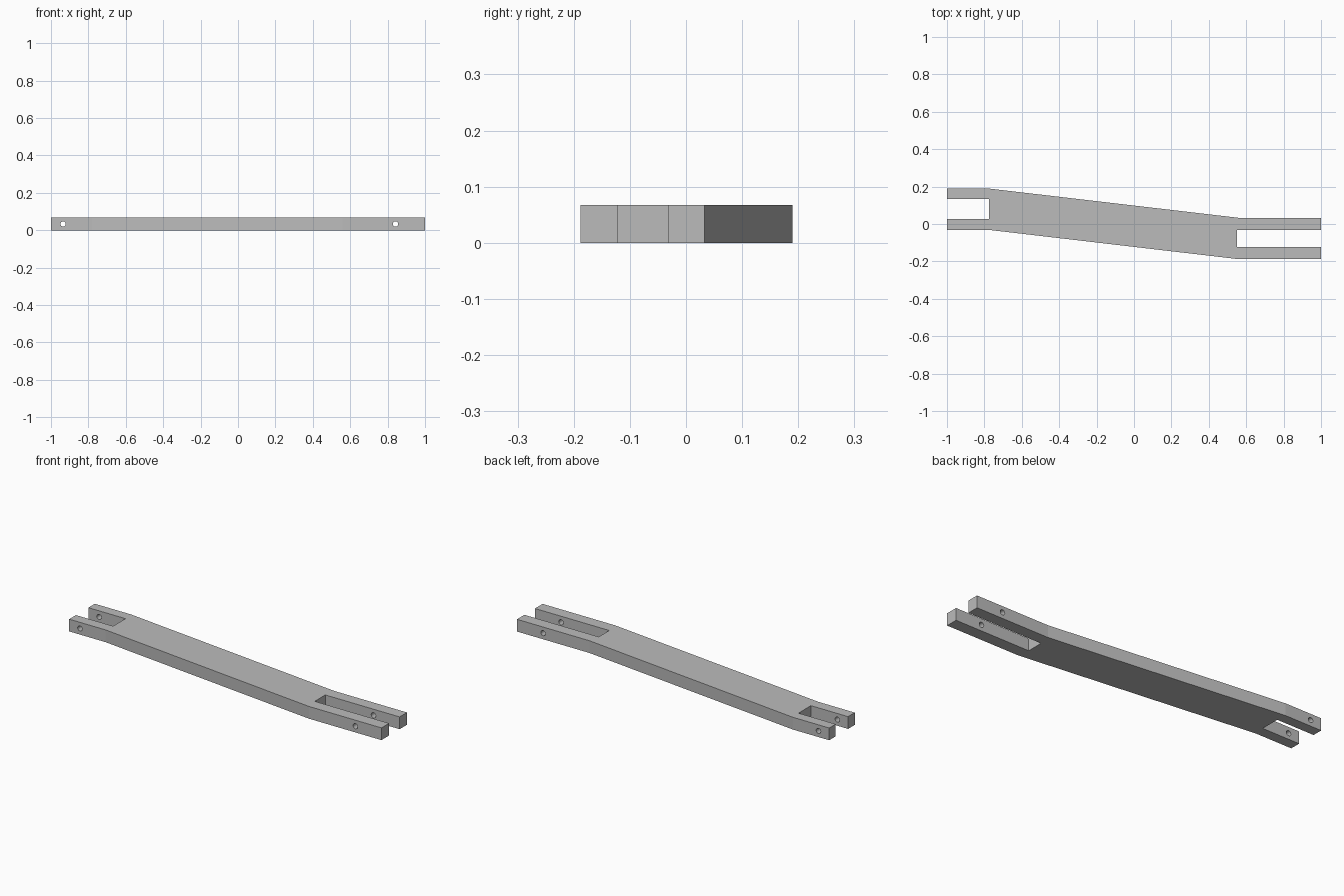
import bpy
import bmesh
from math import radians
from mathutils import Matrix, Vector

cube = bpy.data.objects.get("Cube")
if cube:
    bpy.data.objects.remove(cube, do_unlink=True)

HEIGHT = 0.067
HOLE_RADIUS = 0.014

grey = bpy.data.materials.new("plain grey")
grey.use_nodes = True
grey.diffuse_color = (0.5, 0.5, 0.5, 1)
grey.node_tree.nodes["Principled BSDF"].inputs["Base Color"].default_value = (0.5, 0.5, 0.5, 1)


def add_object(name, bm):
    bmesh.ops.recalc_face_normals(bm, faces=bm.faces)
    mesh = bpy.data.meshes.new(name)
    bm.to_mesh(mesh)
    bm.free()
    mesh.materials.append(grey)
    obj = bpy.data.objects.new(name, mesh)
    bpy.context.collection.objects.link(obj)
    return obj


# Arm outline with a forked slot at each end, extruded upward
outline = [
    (-1, -0.031), (-0.78, -0.031), (0.56, -0.188), (1, -0.188),
    (1, -0.122), (0.55, -0.122), (0.55, -0.031), (1, -0.031),
    (1, 0.033), (0.56, 0.033), (-0.78, 0.19), (-1, 0.19),
    (-1, 0.134), (-0.775, 0.134), (-0.775, 0.027), (-1, 0.027),
]
bm = bmesh.new()
face = bm.faces.new([bm.verts.new((x, y, 0)) for x, y in outline])
top = bmesh.ops.extrude_face_region(bm, geom=[face])["geom"]
bmesh.ops.translate(bm, vec=Vector((0, 0, HEIGHT)),
                    verts=[v for v in top if isinstance(v, bmesh.types.BMVert)])
arm = add_object("forked_arm", bm)

# Pin holes through both prongs of each fork
for name, x in (("right_pin_hole", -0.935), ("left_pin_hole", 0.842)):
    bm = bmesh.new()
    bmesh.ops.create_cone(
        bm, cap_ends=True, segments=24, radius1=HOLE_RADIUS, radius2=HOLE_RADIUS, depth=1,
        matrix=Matrix.Translation((x, 0, HEIGHT / 2)) @ Matrix.Rotation(radians(90), 4, "X"))
    cutter = add_object(name, bm)
    cutter.hide_render = True
    cutter.hide_set(True)
    cutter.display_type = "WIRE"
    cut = arm.modifiers.new(name, "BOOLEAN")
    cut.operation = "DIFFERENCE"
    cut.solver = "EXACT"
    cut.object = cutter

# Smooth the hole walls while keeping the edges crisp
bpy.context.view_layer.objects.active = arm
arm.select_set(True)
for modifier in list(arm.modifiers):
    bpy.ops.object.modifier_apply(modifier=modifier.name)
for cutter in [o for o in bpy.data.objects if o.name.endswith("pin_hole")]:
    bpy.data.objects.remove(cutter, do_unlink=True)
bpy.ops.object.shade_smooth_by_angle(angle=radians(20))
for polygon in arm.data.polygons:
    if polygon.area > 0.002:
        polygon.use_smooth = False
